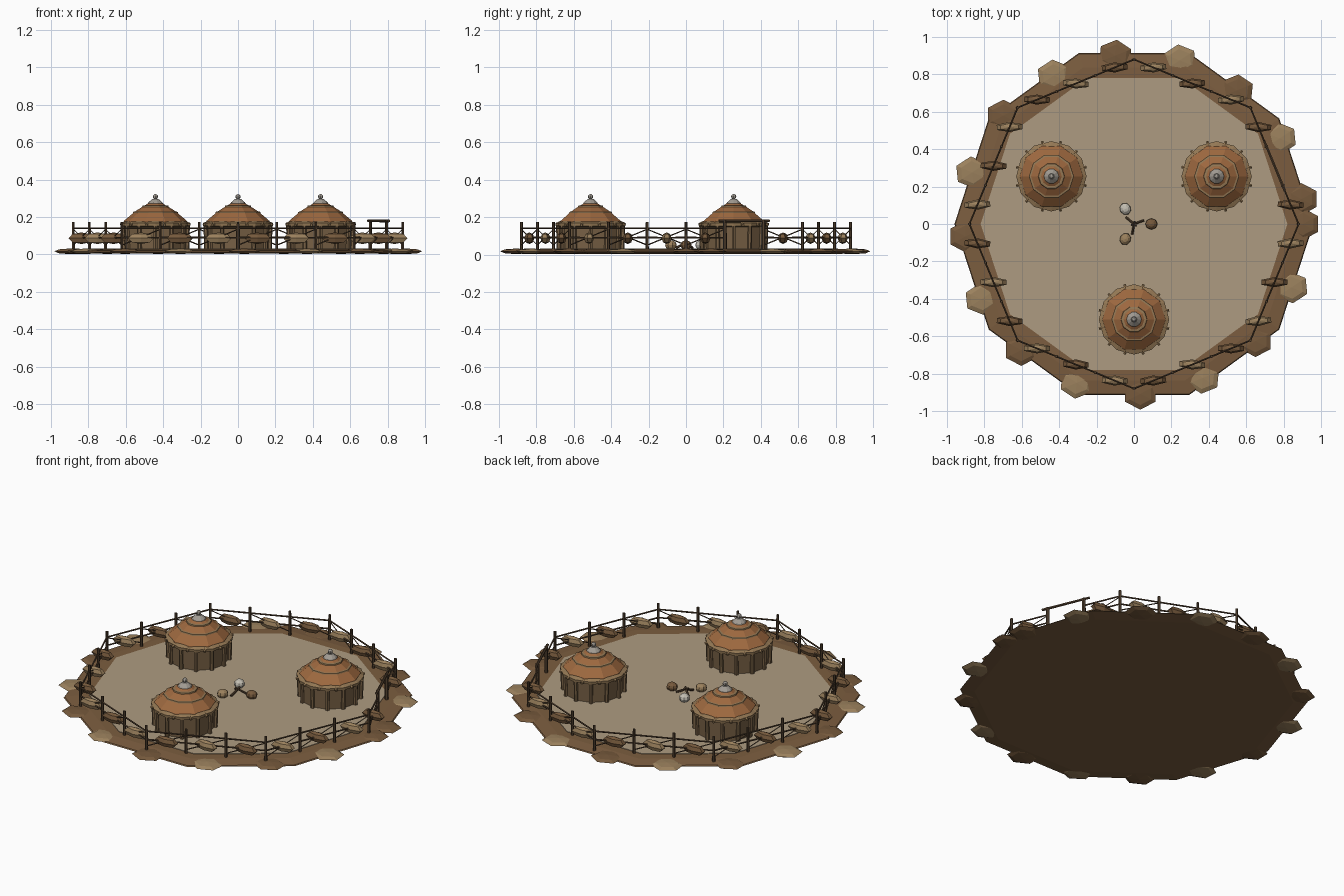
import bpy, bmesh, math, random
from mathutils import Vector, Matrix

if "Cube" in bpy.data.objects:
    bpy.data.objects.remove(bpy.data.objects["Cube"])
random.seed(4)
TAU = math.tau


def mat(name, r, g, b):
    m = bpy.data.materials.new(name)
    m.diffuse_color = (r, g, b, 1)
    m.use_nodes = True
    m.node_tree.nodes["Principled BSDF"].inputs["Base Color"].default_value = m.diffuse_color
    return m


EARTH = mat("dark_earth", .20, .11, .05)
SAND = mat("sand", .42, .33, .22)
TAN = mat("tan_stone", .33, .22, .11)
BROWN = mat("brown_stone", .18, .10, .045)
TIMBER = mat("timber", .09, .055, .03)
PLANK = mat("wall_planks", .19, .12, .06)
ROOF = mat("roof_clay", .34, .14, .05)
TRIM = mat("roof_trim", .30, .19, .09)
GREY = mat("cap_stone", .36, .33, .29)
PALE = mat("pale_stone", .55, .52, .45)


def finish(bm, name, m, smooth=False):
    bmesh.ops.recalc_face_normals(bm, faces=bm.faces)
    for f in bm.faces:
        f.smooth = smooth
    me = bpy.data.meshes.new(name)
    bm.to_mesh(me)
    bm.free()
    ob = bpy.data.objects.new(name, me)
    me.materials.append(m)
    bpy.context.collection.objects.link(ob)
    return ob


def lathe(name, profile, sides, m, at=(0, 0), turn=0, smooth=False):
    """Spin (radius, z) points about z and cap both ends."""
    bm = bmesh.new()
    rings = []
    for r, z in profile:
        rings.append([bm.verts.new((at[0] + r * math.cos(turn + TAU * i / sides),
                                    at[1] + r * math.sin(turn + TAU * i / sides), z))
                      for i in range(sides)])
    for a, b in zip(rings, rings[1:]):
        for i in range(sides):
            j = (i + 1) % sides
            bm.faces.new((a[i], a[j], b[j], b[i]))
    bm.faces.new(rings[0])
    bm.faces.new(rings[-1])
    return finish(bm, name, m, smooth)


def beams(name, pairs, radius, m, sides=6):
    """Round bars running between pairs of points."""
    bm = bmesh.new()
    for a, b in pairs:
        a, b = Vector(a), Vector(b)
        d = b - a
        mx = Matrix.Translation((a + b) / 2) @ d.to_track_quat('Z', 'Y').to_matrix().to_4x4()
        bmesh.ops.create_cone(bm, cap_ends=True, segments=sides, radius1=radius,
                              radius2=radius * .9, depth=d.length, matrix=mx)
    return finish(bm, name, m)


def stone(name, loc, size, m, turn=0, seg=6, rings=4):
    bm = bmesh.new()
    mx = Matrix.LocRotScale(Vector(loc), Matrix.Rotation(turn, 3, 'Z'), Vector(size))
    bmesh.ops.create_uvsphere(bm, u_segments=seg, v_segments=rings, radius=1, matrix=mx)
    return finish(bm, name, m)


# ground: ten-sided earth bank with a sand floor
lathe("earth_base", [(.88, .004), (.96, .014), (.955, .02), (.88, .029)], 10, EARTH)
lathe("sand_floor", [(.82, .02), (.82, .032)], 10, SAND)

# flat boulders around the rim
for i in range(17):
    a = -i * math.radians(21.97)
    r = .905 + random.uniform(-.004, .004)
    stone("rim_boulder", (r * math.cos(a), r * math.sin(a), .017),
          (.094, .085, .015), TAN if i % 2 else BROWN, random.choice((0, .1, -.1)))

# octagonal fence: three bays per side, one bay is the gate
posts, rails, braces = [], [], []
corner = [Vector((.88 * math.cos(TAU * k / 8), .88 * math.sin(TAU * k / 8), 0)) for k in range(9)]
for k in range(8):
    for j in range(3):
        p = corner[k].lerp(corner[k + 1], j / 3)
        q = corner[k].lerp(corner[k + 1], (j + 1) / 3)
        posts.append((p + Vector((0, 0, .015)), p + Vector((0, 0, .175))))
        if k == 0 and j == 1:
            gate = (p, q)
            continue
        for z in (.09, .14):
            rails.append((p + Vector((0, 0, z)), q + Vector((0, 0, z))))
        braces.append((p + Vector((0, 0, .05)), q + Vector((0, 0, .135))))
        c = (p + q) / 2
        stone("fence_bundle", (c.x, c.y, .087), (.079, .027, .031),
              TAN if (k + j) % 2 else BROWN, random.uniform(-.08, .08))
beams("fence_posts", posts, .0085, TIMBER)
beams("fence_rails", rails, .005, TIMBER, 5)
beams("fence_braces", braces, .0035, TIMBER, 4)

# gate: thicker posts and a lintel
up = Vector((0, 0, .18))
d = (gate[1] - gate[0]) * .15
beams("gate_posts", [(p + Vector((0, 0, .01)), p + Vector((0, 0, .185))) for p in gate], .011, TIMBER)
beams("gate_lintel", [(gate[0] - d + up, gate[1] + d + up)], .008, TIMBER)

# three round huts
for n in range(3):
    a = math.radians(-90 + 120 * n)
    x, y = .51 * math.cos(a), .51 * math.sin(a)
    at = (x, y)
    lathe("hut_wall", [(.162, .025), (.166, .17)], 12, PLANK, at)
    # wall posts
    wp = []
    for i in range(12):
        t = TAU * i / 12
        c, s = math.cos(t), math.sin(t)
        wp.append(((x + .169 * c, y + .169 * s, .025), (x + .174 * c, y + .174 * s, .17)))
    beams("hut_wall_posts", wp, .012, PLANK)
    # eave band with rafter ends
    lathe("hut_eave", [(.165, .148), (.186, .152), (.188, .168), (.165, .178)], 12, TRIM, at)
    ends = []
    for i in range(12):
        t = TAU * (i + .5) / 12
        c, s = math.cos(t), math.sin(t)
        ends.append(((x + .15 * c, y + .15 * s, .172), (x + .192 * c, y + .192 * s, .157)))
    beams("hut_rafter_ends", ends, .009, TRIM)
    # stepped roof with trim bands
    lathe("hut_roof", [(.172, .165), (.168, .18), (.118, .222), (.112, .228),
                       (.068, .256), (.062, .259), (.02, .285)], 10, ROOF, at)
    for r, z in ((.117, .224), (.067, .257)):
        lathe("hut_roof_band", [(r - .008, z - .004), (r + .004, z - .003),
                                (r + .002, z + .004), (r - .008, z + .006)], 10, TRIM, at)
    # cap and finial
    lathe("hut_cap", [(.042, .268), (.038, .278), (.016, .297)], 10, GREY, at)
    stone("hut_finial", (x, y, .309), (.014, .014, .014), GREY, 0, 8, 6)

# fire place: crossed logs and three seat stones
logs = []
for i in range(3):
    t = TAU * i / 3 + .35
    c, s = math.cos(t), math.sin(t)
    logs.append(((.055 * c, .055 * s, .036), (-.015 * c, -.015 * s, .066)))
beams("fire_logs", logs, .007, TIMBER)
for i, m in enumerate((BROWN, PALE, TAN)):
    t = TAU * i / 3
    stone("seat_stone", (.093 * math.cos(t), .093 * math.sin(t), .05),
          (.033, .03, .026), m, t, 8, 6)
